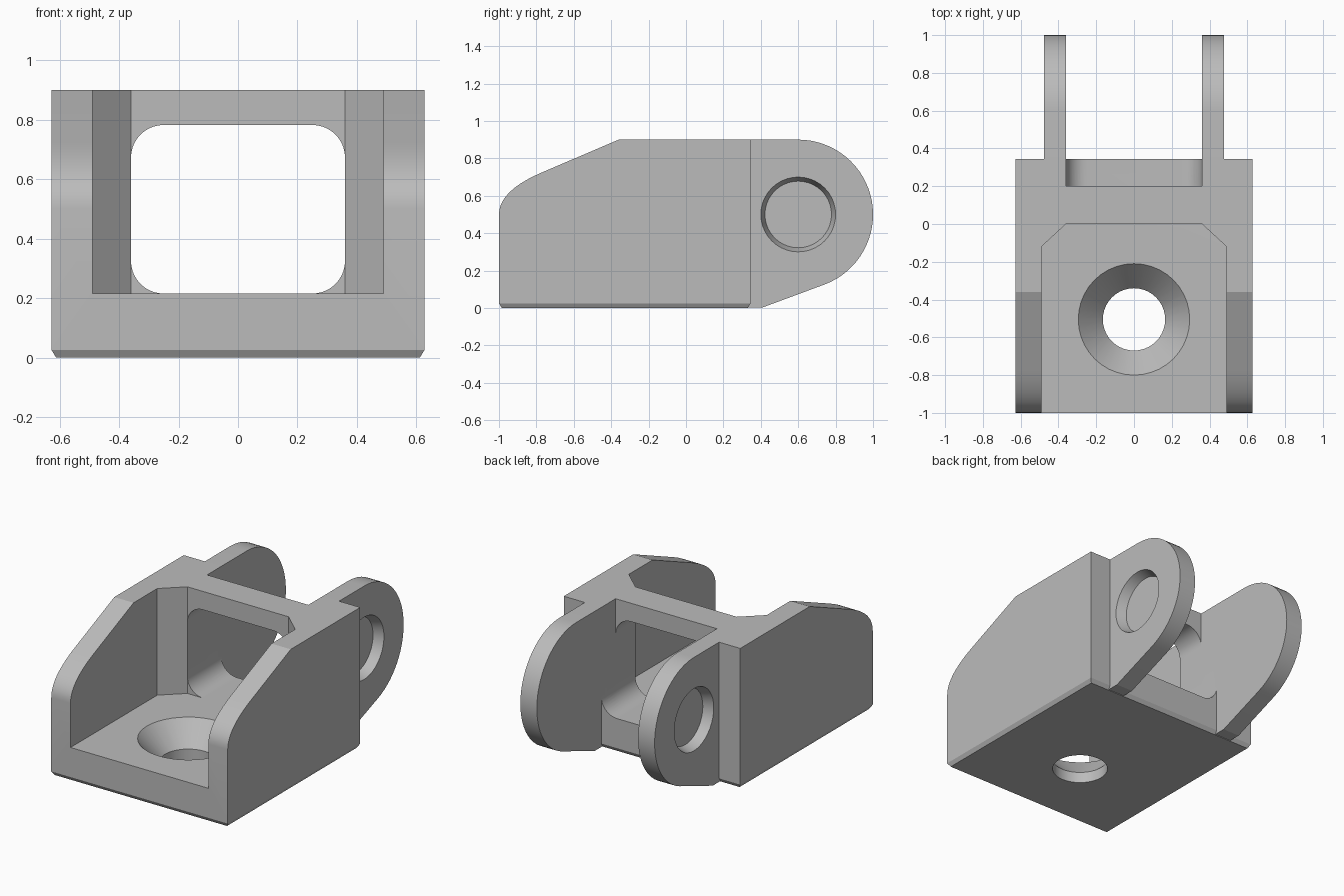
import bpy, bmesh
from math import cos, sin, radians
from mathutils import Vector

cube = bpy.data.objects.get("Cube")
if cube:
    bpy.data.objects.remove(cube, do_unlink=True)

grey = bpy.data.materials.new("plain grey")
grey.use_nodes = True
colour = (0.5, 0.5, 0.5, 1)
grey.diffuse_color = colour
grey.node_tree.nodes["Principled BSDF"].inputs["Base Color"].default_value = colour

HALF, INNER, BACK, FLOOR = 0.627, 0.36, 0.345, 0.215
PIN_Y, PIN_Z = 0.6, 0.5


def arc(cx, cy, r, start, end, steps):
    """Points along a circular arc, angles in degrees."""
    angles = [radians(start + (end - start) * i / steps) for i in range(steps + 1)]
    return [(cx + r * cos(a), cy + r * sin(a)) for a in angles]


def loft(name, axis, sections):
    """Solid through matching outlines, given as (position, points) along an axis."""
    place = {"x": lambda p, d: (d, p[0], p[1]),
             "y": lambda p, d: (p[0], d, p[1]),
             "z": lambda p, d: (p[0], p[1], d)}[axis]
    bm = bmesh.new()
    rings = [[bm.verts.new(place(p, d)) for p in pts] for d, pts in sections]
    n = len(rings[0])
    for low, high in zip(rings, rings[1:]):
        for i in range(n):
            j = (i + 1) % n
            bm.faces.new((low[i], low[j], high[j], high[i]))
    bm.faces.new(rings[0])
    bm.faces.new(rings[-1])
    bmesh.ops.recalc_face_normals(bm, faces=bm.faces)
    mesh = bpy.data.meshes.new(name)
    bm.to_mesh(mesh)
    bm.free()
    mesh.materials.append(grey)
    obj = bpy.data.objects.new(name, mesh)
    bpy.context.collection.objects.link(obj)
    return obj


def combine(target, other, operation):
    """Apply a boolean and drop the second solid."""
    mod = target.modifiers.new("boolean", "BOOLEAN")
    mod.object, mod.operation, mod.solver = other, operation, "EXACT"
    bpy.context.view_layer.objects.active = target
    bpy.ops.object.modifier_apply(modifier=mod.name)
    bpy.data.objects.remove(other, do_unlink=True)


# Body: side profile with a curved nose
a, b, c = Vector((-1, 0.5)), Vector((-1, 0.627)), Vector((-0.77, 0.725))
nose = [tuple(a * (1 - t) ** 2 + b * 2 * t * (1 - t) + c * t * t)
        for t in [i / 10 for i in range(11)]]
side = [(BACK, 0.025), (BACK, 0.9), (-0.36, 0.9)] + nose[::-1] + [(-1, 0.025)]
bracket = loft("hinge_bracket", "x", [(-HALF, side), (HALF, side)])


# Tapered foot below the body
def rectangle(inset):
    x, y0, y1 = HALF - inset, -1 + inset, BACK - inset
    return [(-x, y0), (x, y0), (x, y1), (-x, y1)]


combine(bracket, loft("foot", "z", [(0, rectangle(0.015)), (0.025, rectangle(0))]), "UNION")

# Front pocket with angled rear corners
pocket = [(-0.49, -1.1), (0.49, -1.1), (0.49, -0.12), (INNER, 0), (-INNER, 0), (-0.49, -0.12)]
combine(bracket, loft("pocket", "z", [(FLOOR, pocket), (1.1, pocket)]), "DIFFERENCE")

# Rounded window through the rear wall, open at the top behind the crossbar
R = 0.11
bottom = (arc(-INNER + R, FLOOR + R, R, 180, 270, 10)
          + arc(INNER - R, FLOOR + R, R, 270, 360, 10))
top = arc(INNER - R, 0.782 - R, R, 0, 90, 10) + arc(-INNER + R, 0.782 - R, R, 90, 180, 10)
window = bottom + top
notch = bottom + [(INNER, 1.1), (-INNER, 1.1)]
combine(bracket, loft("window", "y", [(-0.02, window), (0.5, window)]), "DIFFERENCE")
combine(bracket, loft("notch", "y", [(0.2, notch), (0.5, notch)]), "DIFFERENCE")

# Countersunk screw hole
hole = [(z, arc(0, -0.505, r, 0, 351, 39))
        for z, r in ((-0.1, 0.165), (0.07, 0.165), (FLOOR, 0.295), (0.3, 0.295))]
combine(bracket, loft("screw_hole", "z", hole), "DIFFERENCE")

# Two hinge ears, each with a blind tapered pin socket on its outer face
ear_side = ([(0.3, 0.9), (0.3, 0.003), (0.41, 0.003)]
            + arc(PIN_Y, PIN_Z, 0.4, -69, 90, 32))
for s in (1, -1):
    ear = loft("ear", "x", [(s * INNER, ear_side), (s * 0.477, ear_side)])
    socket = [(s * d, arc(PIN_Y, PIN_Z, r, 0, 351, 39))
              for d, r in ((0.415, 0.178), (0.477, 0.2), (0.55, 0.2))]
    combine(ear, loft("pin_socket", "x", socket), "DIFFERENCE")
    combine(bracket, ear, "UNION")

# Smooth curves, crisp edges
bpy.ops.object.select_all(action="DESELECT")
bracket.select_set(True)
bpy.context.view_layer.objects.active = bracket
bpy.ops.object.shade_smooth_by_angle(angle=radians(20))
